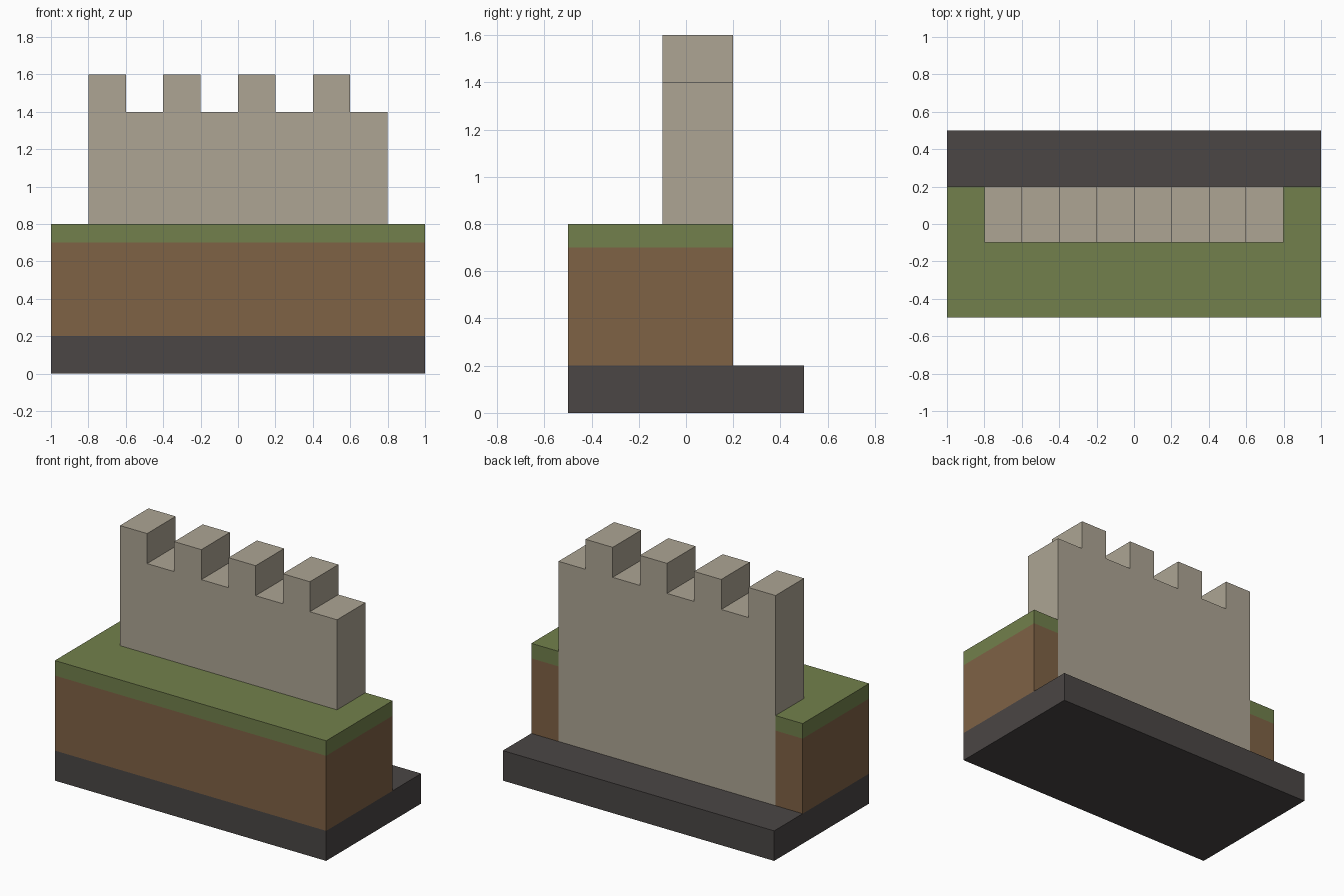
import bpy
import bmesh
from mathutils import Vector

cube = bpy.data.objects.get("Cube")
if cube:
    bpy.data.objects.remove(cube, do_unlink=True)


def material(name, rgb):
    mat = bpy.data.materials.new(name)
    mat.use_nodes = True
    colour = (*rgb, 1.0)
    mat.diffuse_color = colour
    mat.node_tree.nodes["Principled BSDF"].inputs["Base Color"].default_value = colour
    return mat


def prism(name, outline, offset, mat):
    """Extrude a flat outline of 3D points along an offset vector."""
    bm = bmesh.new()
    face = bm.faces.new([bm.verts.new(p) for p in outline])
    result = bmesh.ops.extrude_face_region(bm, geom=[face], use_keep_orig=True)
    moved = [v for v in result["geom"] if isinstance(v, bmesh.types.BMVert)]
    bmesh.ops.translate(bm, verts=moved, vec=Vector(offset))
    bmesh.ops.recalc_face_normals(bm, faces=bm.faces)
    mesh = bpy.data.meshes.new(name)
    bm.to_mesh(mesh)
    bm.free()
    mesh.materials.append(mat)
    obj = bpy.data.objects.new(name, mesh)
    bpy.context.collection.objects.link(obj)
    return obj


rock = material("dark rock", (0.069, 0.061, 0.059))
soil = material("brown soil", (0.212, 0.122, 0.060))
grass = material("green grass", (0.168, 0.216, 0.072))
stone = material("pale stone", (0.418, 0.376, 0.296))

FRONT, BACK, WALL_FRONT, WALL_BACK = -0.5, 0.5, -0.1, 0.2
HALF, WALL_HALF = 1.0, 0.8
BASE_TOP, SOIL_TOP, GRASS_TOP = 0.2, 0.7, 0.8
WALK, CREST, STEP = 1.4, 1.6, 0.2

# Rock slab
slab = [(-HALF, FRONT, 0), (HALF, FRONT, 0), (HALF, BACK, 0), (-HALF, BACK, 0)]
prism("rock_base", slab, (0, 0, BASE_TOP), rock)

# Earth bank and turf, wrapped around the front and ends of the wall
half_plan = [(HALF, FRONT), (HALF, WALL_BACK), (WALL_HALF, WALL_BACK), (WALL_HALF, WALL_FRONT)]
plan = half_plan + [(-x, y) for x, y in reversed(half_plan)]
for name, low, high, mat in (("earth_bank", BASE_TOP, SOIL_TOP, soil),
                             ("grass_layer", SOIL_TOP, GRASS_TOP, grass)):
    prism(name, [(x, y, low) for x, y in plan], (0, 0, high - low), mat)

# Battlemented wall: alternating merlons and gaps in one profile
profile = [(WALL_HALF, BASE_TOP), (-WALL_HALF, BASE_TOP)]
for i in range(8):
    left = -WALL_HALF + i * STEP
    top = CREST if i % 2 == 0 else WALK
    profile += [(left, top), (left + STEP, top)]
prism("battlement_wall", [(x, WALL_FRONT, z) for x, z in profile],
      (0, WALL_BACK - WALL_FRONT, 0), stone)
